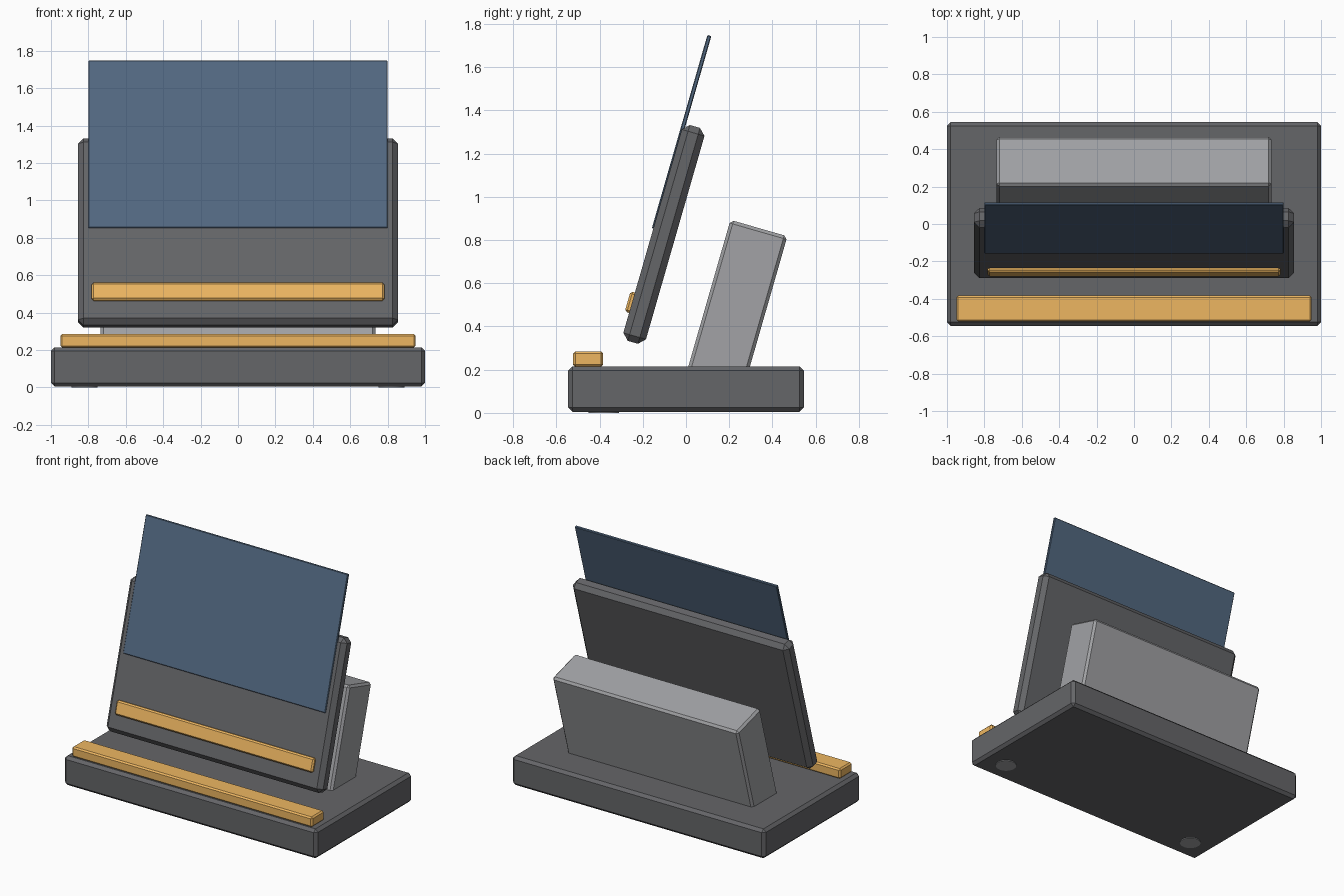
import bpy
from mathutils import Matrix, Vector

if "Cube" in bpy.data.objects:
    bpy.data.objects.remove(bpy.data.objects["Cube"])

TILT = Matrix.Rotation(-0.28, 4, 'X')   # shared backward lean


def material(name, r, g, b):
    m = bpy.data.materials.new(name)
    m.diffuse_color = (r, g, b, 1)
    m.use_nodes = True
    m.node_tree.nodes["Principled BSDF"].inputs["Base Color"].default_value = m.diffuse_color
    return m


dark = material("dark_grey", 0.13, 0.132, 0.14)
light = material("light_grey", 0.36, 0.365, 0.38)
amber = material("amber", 0.85, 0.47, 0.12)
blue = material("glass_blue", 0.085, 0.14, 0.22)


def box(name, half_x, y, z, bevel, mat, tilted=False):
    """Chamfered box centred on x = 0; tilted boxes use the leaning frame."""
    centre = Vector((0, sum(y) / 2, sum(z) / 2))
    bpy.ops.mesh.primitive_cube_add(size=1)
    ob = bpy.context.object
    ob.name = name
    size = Matrix.Diagonal((2 * half_x, y[1] - y[0], z[1] - z[0], 1))
    ob.data.transform(size)
    place = Matrix.Translation(centre)
    ob.matrix_world = TILT @ place if tilted else place
    mod = ob.modifiers.new("chamfer", 'BEVEL')
    mod.width = bevel
    mod.segments = 1
    ob.data.materials.append(mat)
    return ob


# Base slab and the bar along its front edge
box("base", 1.0, (-0.545, 0.545), (0.005, 0.215), 0.02, dark)
box("front_bar", 0.95, (-0.522, -0.383), (0.213, 0.285), 0.01, amber)

# Leaning parts: y is across the thickness, z runs up the slope
box("rear_support", 0.735, (-0.049, 0.225), (0.15, 0.915), 0.015, light, True)
box("back_panel", 0.856, (-0.381, -0.272), (0.246, 1.285), 0.03, dark, True)
box("screen", 0.80, (-0.388, -0.369), (0.777, 1.708), 0.004, blue, True)
box("panel_strip", 0.782, (-0.402, -0.37), (0.372, 0.470), 0.01, amber, True)

# Round feet under the front corners
for side, x in (("left", -0.82), ("right", 0.82)):
    bpy.ops.mesh.primitive_cylinder_add(vertices=24, radius=0.07, depth=0.03,
                                        location=(x, -0.38, 0.015))
    foot = bpy.context.object
    foot.name = "foot_" + side
    foot.data.materials.append(light)
    bpy.ops.object.shade_smooth_by_angle()
